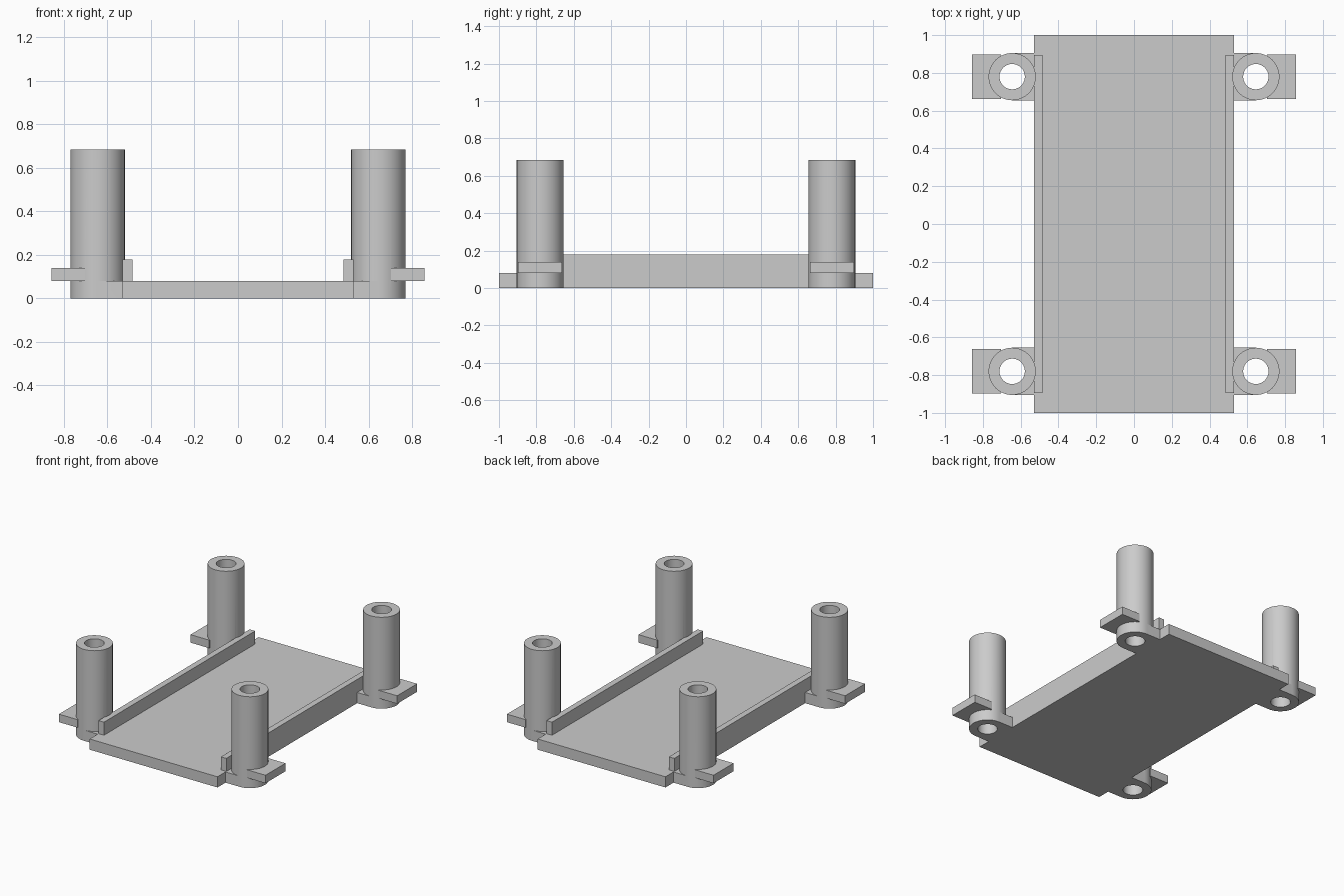
import bpy
import math

cube = bpy.data.objects.get("Cube")
if cube:
    bpy.data.objects.remove(cube, do_unlink=True)

grey = bpy.data.materials.new("plain_grey")
grey.use_nodes = True
colour = (0.6, 0.6, 0.6, 1)
grey.diffuse_color = colour
for node in grey.node_tree.nodes:
    if node.type == 'BSDF_PRINCIPLED':
        node.inputs["Base Color"].default_value = colour

PLATE_X, PLATE_Z = 0.53, 0.08
POST_X, POST_Y, POST_R, POST_TOP = 0.645, 0.78, 0.125, 0.685
BORE_R = 0.067


def box(name, x, y, z):
    """Box from (min, max) ranges."""
    bpy.ops.mesh.primitive_cube_add(size=1)
    ob = bpy.context.object
    ob.name = name
    for i, (lo, hi) in enumerate((x, y, z)):
        for v in ob.data.vertices:
            v.co[i] = lo + (v.co[i] + 0.5) * (hi - lo)
    ob.data.materials.append(grey)
    return ob


def cylinder(name, x, y, radius, z0, z1):
    bpy.ops.mesh.primitive_cylinder_add(
        vertices=64, radius=radius, depth=z1 - z0, location=(x, y, (z0 + z1) / 2))
    ob = bpy.context.object
    ob.name = name
    ob.data.materials.append(grey)
    return ob


def combine(target, tool, operation):
    """Apply a boolean and discard the tool."""
    mod = target.modifiers.new("cut", 'BOOLEAN')
    mod.operation, mod.object, mod.solver = operation, tool, 'EXACT'
    bpy.context.view_layer.objects.active = target
    bpy.ops.object.modifier_apply(modifier=mod.name)
    bpy.data.objects.remove(tool, do_unlink=True)


# Base plate
box("base_plate", (-PLATE_X, PLATE_X), (-1, 1), (0, PLATE_Z))

for side, sx in (("left", 1), ("right", -1)):
    # Long rail on the plate edge
    box(side + "_rail", sorted((sx * 0.485, sx * PLATE_X)),
        (-0.895, 0.895), (PLATE_Z, 0.178))

    for end, sy in (("front", -1), ("back", 1)):
        label = end + "_" + side
        px, py = sx * POST_X, sy * POST_Y
        # Hollow post with its foot lug and outer tab
        post = cylinder(label + "_post", px, py, POST_R, 0, POST_TOP)
        lug = box("lug", sorted((sx * PLATE_X, px)),
                  (py - POST_R, py + POST_R), (0, PLATE_Z))
        tab = box("tab", sorted((sx * 0.703, sx * 0.857)),
                  (py - 0.118, py + 0.118), (PLATE_Z, 0.14))
        combine(post, lug, 'UNION')
        combine(post, tab, 'UNION')
        bore = cylinder("bore", px, py, BORE_R, -0.1, POST_TOP + 0.1)
        combine(post, bore, 'DIFFERENCE')

        bpy.ops.object.select_all(action='DESELECT')
        post.select_set(True)
        bpy.context.view_layer.objects.active = post
        bpy.ops.object.shade_smooth_by_angle(angle=math.radians(30))
